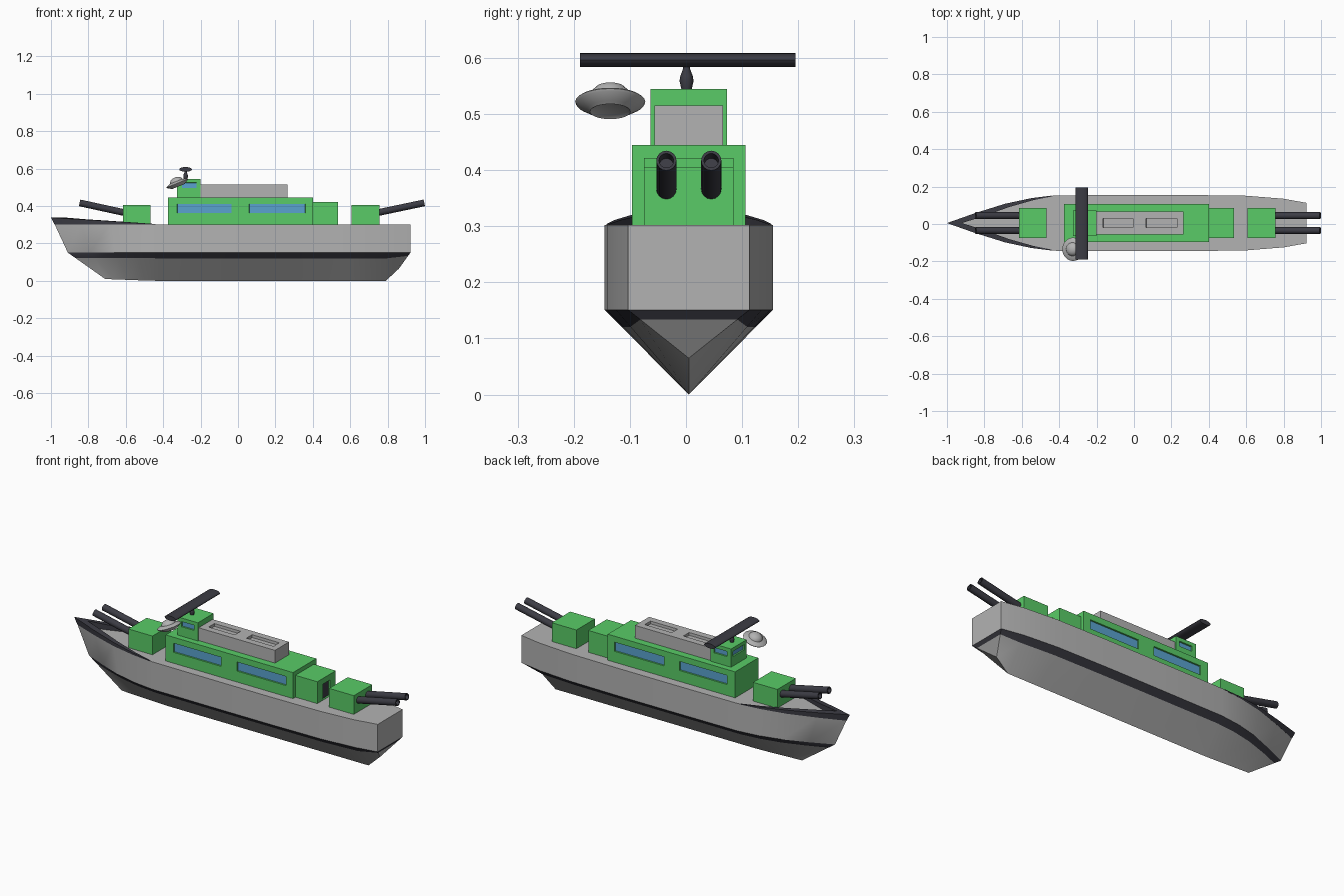
import bpy, bmesh, math
from mathutils import Vector, Matrix

if "Cube" in bpy.data.objects:
    bpy.data.objects.remove(bpy.data.objects["Cube"])

CY = 0.005  # centreline of the ship


def material(name, rgb):
    m = bpy.data.materials.new(name)
    m.diffuse_color = (*rgb, 1)
    m.use_nodes = True
    m.node_tree.nodes["Principled BSDF"].inputs["Base Color"].default_value = m.diffuse_color
    return m


GREY = material("hull_grey", (0.45, 0.45, 0.45))
GREEN = material("deck_green", (0.10, 0.60, 0.135))
DARK = material("dark_steel", (0.045, 0.045, 0.058))
BLUE = material("window_blue", (0.10, 0.36, 0.62))


def finish(bm, name, mats, smooth=None):
    bmesh.ops.recalc_face_normals(bm, faces=bm.faces)
    me = bpy.data.meshes.new(name)
    bm.to_mesh(me)
    bm.free()
    ob = bpy.data.objects.new(name, me)
    bpy.context.collection.objects.link(ob)
    for m in mats:
        me.materials.append(m)
    if smooth:
        bpy.ops.object.select_all(action='DESELECT')
        ob.select_set(True)
        bpy.context.view_layer.objects.active = ob
        bpy.ops.object.shade_smooth_by_angle(angle=math.radians(smooth))
    return ob


def box(name, xr, hw, zr, mat, panels=(), panel_mat=None, depth=0.008):
    """Box with recessed panels: (normal axis, sign, u range, v range)."""
    bm = bmesh.new()
    bmesh.ops.create_cube(bm, size=1)
    size = Vector((xr[1] - xr[0], 2 * hw, zr[1] - zr[0]))
    mid = Vector((sum(xr) / 2, CY, sum(zr) / 2))
    for v in bm.verts:
        v.co = Vector(a * b for a, b in zip(v.co, size)) + mid
    for axis, sign, *ranges in panels:
        for other, r in zip([a for a in range(3) if a != axis], ranges):
            no = Vector((0, 0, 0))
            no[other] = 1
            for d in r:
                bmesh.ops.bisect_plane(bm, geom=bm.verts[:] + bm.edges[:] + bm.faces[:],
                                       plane_co=no * d, plane_no=no, dist=1e-5)
    for axis, sign, *ranges in panels:
        bm.normal_update()
        others = [a for a in range(3) if a != axis]
        hit = []
        for f in bm.faces:
            c = f.calc_center_median()
            if f.normal[axis] * sign > 0.9 and all(r[0] < c[o] < r[1] for o, r in zip(others, ranges)):
                hit.append(f)
        bmesh.ops.inset_region(bm, faces=hit, thickness=0.001, depth=-depth)
        for f in hit:
            f.material_index = 1
    return finish(bm, name, [mat, panel_mat or mat])


def loft(bm, rings, closed):
    n = len(rings[0])
    rows = [[bm.verts.new(p) for p in r] for r in rings]
    for a, b in zip(rows, rows[1:]):
        for i in range(n if closed else n - 1):
            j = (i + 1) % n
            f = bm.faces.new((a[i], a[j], b[j], b[i]))
            f.material_index = 1 if i in (1, 4) else 0
    return rows


# Hull: deck x, chine x, keel x, keel z, half width
stations = [(-0.98, -0.91, -0.71, 0.01, 0), (-0.84, -0.79, -0.66, 0.008, 0.053),
            (-0.69, -0.66, -0.58, 0.005, 0.103), (-0.55, -0.54, -0.50, 0.002, 0.133),
            (-0.42, -0.42, -0.42, 0, 0.148), (0, 0, 0, 0, 0.15), (0.3, 0.3, 0.3, 0, 0.15),
            (0.6, 0.6, 0.6, 0, 0.146), (0.8, 0.8, 0.79, 0, 0.13), (0.922, 0.922, 0.86, 0.065, 0.108)]
rings = []
for dx, cx, kx, kz, w in stations:
    deck, chine, keel = Vector((dx, w, 0.302)), Vector((cx, w, 0.151)), Vector((kx, 0, kz))
    half = [deck, chine, chine.lerp(keel, 0.2)]
    ring = half + [keel] + [Vector((p.x, -p.y, p.z)) for p in reversed(half)]
    rings.append([p + Vector((0, CY, 0)) for p in ring])
bm = bmesh.new()
rows = loft(bm, rings, True)  # closing faces form the deck
s = rows[-1]
for i in range(3):  # transom, with the stripe carried across it
    f = bm.faces.new((s[i], s[i + 1], s[5 - i], s[6 - i]) if i < 2 else (s[2], s[3], s[4]))
    f.material_index = 1 if i == 1 else 0
bmesh.ops.remove_doubles(bm, verts=bm.verts, dist=1e-5)
bmesh.ops.dissolve_degenerate(bm, edges=bm.edges, dist=1e-6)
finish(bm, "hull", [GREY, DARK], 25)

# Bow bulwark: outer bottom, outer top, inner top, inner bottom on each side
wall = [((-0.98, 0), (-1.0, 0), (-0.92, 0), 0.338), ((-0.84, 0.053), (-0.85, 0.053), (-0.81, 0.035), 0.329),
        ((-0.69, 0.103), (-0.69, 0.103), (-0.67, 0.085), 0.320),
        ((-0.55, 0.133), (-0.55, 0.133), (-0.54, 0.122), 0.311),
        ((-0.44, 0.147), (-0.44, 0.147), (-0.44, 0.142), 0.304)]
bm = bmesh.new()
for side in (1, -1):
    rows = loft(bm, [[(x, CY + side * y, z) for (x, y), z in
                      ((a, 0.300), (b, h), (c, h), (c, 0.300))] for a, b, c, h in wall], True)
    bm.faces.new(rows[-1])
bmesh.ops.remove_doubles(bm, verts=bm.verts, dist=1e-5)
finish(bm, "bow_bulwark", [DARK, DARK], 25)

# Superstructure
box("main_cabin", (-0.373, 0.402), 0.101, (0.30, 0.445), GREEN,
    [(1, sd, r, (0.362, 0.412)) for sd in (-1, 1) for r in ((-0.325, -0.035), (0.06, 0.36))], BLUE)
box("aft_cabin", (0.40, 0.535), 0.08, (0.30, 0.422), GREEN,
    [(0, 1, (CY - 0.03, CY + 0.03), (0.304, 0.39))], DARK)
box("bridge", (-0.325, -0.20), 0.068, (0.444, 0.545), GREEN,
    [(1, sd, (-0.30, -0.222), (0.497, 0.525)) for sd in (-1, 1)]
    + [(0, -1, (CY - 0.05, CY + 0.05), (0.497, 0.525))], BLUE)
box("roof_housing", (-0.20, 0.264), 0.061, (0.444, 0.515), GREY,
    [(2, 1, r, (CY - 0.025, CY + 0.025)) for r in ((-0.165, -0.005), (0.065, 0.23))], GREY, 0.015)


def barrel(name, p, q, r=0.018):
    p, q = Vector(p), Vector(q)
    d = q - p
    bm = bmesh.new()
    bmesh.ops.create_cone(bm, cap_ends=True, segments=16, radius1=r, radius2=r, depth=d.length)
    bm.normal_update()
    muzzle = [f for f in bm.faces if f.normal.z > 0.9]
    bmesh.ops.inset_region(bm, faces=muzzle, thickness=0.005)
    bmesh.ops.inset_region(bm, faces=muzzle, thickness=0.0005, depth=-0.04)
    rot = d.to_track_quat('Z', 'Y').to_matrix().to_4x4()
    bm.transform(Matrix.Translation((p + q) / 2) @ rot)
    finish(bm, name, [DARK], 40)


# Gun turrets with twin barrels
for label, xr, x0, x1 in (("bow", (-0.615, -0.468), -0.59, -0.847), ("stern", (0.607, 0.757), 0.73, 0.996)):
    box(label + "_turret", xr, 0.08, (0.30, 0.405), GREEN)
    for k, sd in enumerate((-1, 1)):
        barrel(f"{label}_gun_{k + 1}", (x0, CY + sd * 0.04, 0.361), (x1, CY + sd * 0.04, 0.417))


def lathe(name, profile, mat, matrix, seg=24, angle=35):
    bm = bmesh.new()
    loft(bm, [[(r * math.cos(2 * math.pi * i / seg), r * math.sin(2 * math.pi * i / seg), z)
               for i in range(seg)] for r, z in profile], True)
    bmesh.ops.remove_doubles(bm, verts=bm.verts, dist=1e-5)
    for f in bm.faces:
        f.material_index = 0
    bm.transform(matrix)
    finish(bm, name, [mat], angle)


# Radar post and bar
lathe("radar_post", [(0, 0), (0.009, 0), (0.0125, 0.016), (0.011, 0.025), (0.006, 0.038), (0.006, 0.045), (0, 0.045)],
      DARK, Matrix.Translation((-0.28, 0.001, 0.543)), 12)
bar = Matrix.Translation((-0.28, 0.003, 0.596)) @ Matrix.Rotation(math.pi / 2, 4, 'X') @ Matrix.Diagonal((0.034, 0.0125, 1, 1))
lathe("radar_bar", [(0, -0.192), (1, -0.192), (1, 0.192), (0, 0.192)], DARK, bar, 16, 40)

# Tilted domed dish beside the bridge
dish = Matrix.Translation((-0.325, -0.135, 0.521)) @ Matrix.Rotation(math.radians(-22), 4, 'Y')
lathe("radar_dish", [(0, -0.014), (0.03, -0.014), (0.036, -0.018), (0.042, -0.014), (0.06, -0.003), (0.0625, 0.001),
                     (0.059, 0.004), (0.045, 0.009), (0.036, 0.012), (0.033, 0.020), (0.025, 0.028),
                     (0.013, 0.033), (0, 0.034)], GREY, dish, 28)
